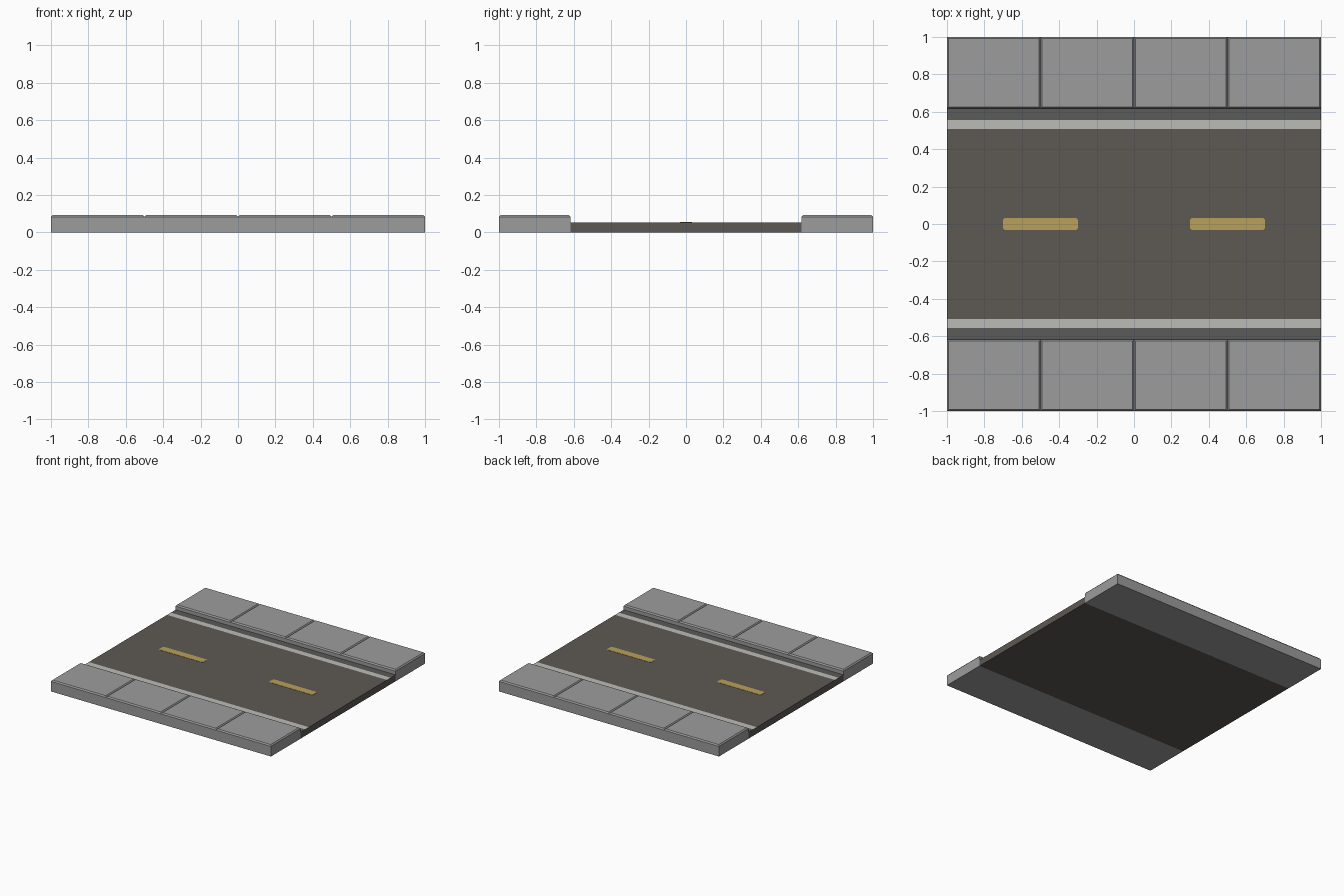
import bpy, bmesh

if "Cube" in bpy.data.objects:
    bpy.data.objects.remove(bpy.data.objects["Cube"])


def mat(name, rgb):
    m = bpy.data.materials.new(name)
    m.diffuse_color = (*rgb, 1)
    m.use_nodes = True
    m.node_tree.nodes["Principled BSDF"].inputs["Base Color"].default_value = m.diffuse_color
    return m


concrete = mat("concrete_grey", (0.335, 0.335, 0.335))
asphalt = mat("asphalt_brown_grey", (0.110, 0.100, 0.088))
gutter_grey = mat("gutter_dark_grey", (0.105, 0.103, 0.099))
white = mat("line_white", (0.50, 0.50, 0.475))
yellow = mat("dash_yellow", (0.49, 0.355, 0.10))

KERB, ROAD_TOP, WALK_Z, BEVEL = 0.618, 0.053, 0.083, 0.012


def finish(name, bm, mats):
    bmesh.ops.recalc_face_normals(bm, faces=bm.faces[:])
    me = bpy.data.meshes.new(name)
    bm.to_mesh(me)
    bm.free()
    for m in mats:
        me.materials.append(m)
    ob = bpy.data.objects.new(name, me)
    bpy.context.collection.objects.link(ob)
    return ob


def slab(bm, xs, ys, z):
    """Closed slab on the ground, cut at the given x and y; returns top faces."""
    v = [[bm.verts.new((x, y, 0)) for y in ys] for x in xs]
    cells = [bm.faces.new((v[i][j], v[i + 1][j], v[i + 1][j + 1], v[i][j + 1]))
             for i in range(len(xs) - 1) for j in range(len(ys) - 1)]
    ext = bmesh.ops.extrude_face_region(bm, geom=cells, use_keep_orig=True)["geom"]
    bmesh.ops.translate(bm, vec=(0, 0, z),
                        verts=[g for g in ext if isinstance(g, bmesh.types.BMVert)])
    return [g for g in ext if isinstance(g, bmesh.types.BMFace)
            and all(abs(w.co.z - z) < 1e-6 for w in g.verts)]


# Road bed with painted edge lines and gutters cut into its top
bm = bmesh.new()
top = slab(bm, (-1, 1), (-KERB, -0.556, -0.507, 0.507, 0.556, KERB), ROAD_TOP)
for f in top:
    y = abs(f.calc_center_median().y)
    f.material_index = 2 if y > 0.556 else 1 if y > 0.507 else 0
finish("road", bm, (asphalt, white, gutter_grey))

# Pavements: four paving stones each, with chamfered tops
for side, ys in (("front", (-1, -KERB)), ("back", (KERB, 1))):
    bm = bmesh.new()
    top = slab(bm, (-1, -0.5, 0, 0.5, 1), ys, WALK_Z)
    bmesh.ops.recalc_face_normals(bm, faces=bm.faces[:])
    bmesh.ops.inset_individual(bm, faces=top, thickness=BEVEL, depth=0.01)
    finish(side + "_pavement", bm, (concrete,))

# Yellow centre dashes: thin plates with clipped corners
for side, cx in (("left", -0.5), ("right", 0.5)):
    bm = bmesh.new()
    hx, hy, c = 0.2, 0.031, 0.007
    outline = []
    for sx, sy in ((1, 1), (-1, 1), (-1, -1), (1, -1)):
        pair = [(sx * hx, sy * (hy - c)), (sx * (hx - c), sy * hy)]
        outline += pair if sx * sy > 0 else pair[::-1]
    f = bm.faces.new([bm.verts.new((cx + x, y, ROAD_TOP - 0.001)) for x, y in outline])
    ext = bmesh.ops.extrude_face_region(bm, geom=[f], use_keep_orig=True)["geom"]
    bmesh.ops.translate(bm, vec=(0, 0, 0.003),
                        verts=[g for g in ext if isinstance(g, bmesh.types.BMVert)])
    finish(side + "_centre_dash", bm, (yellow,))
